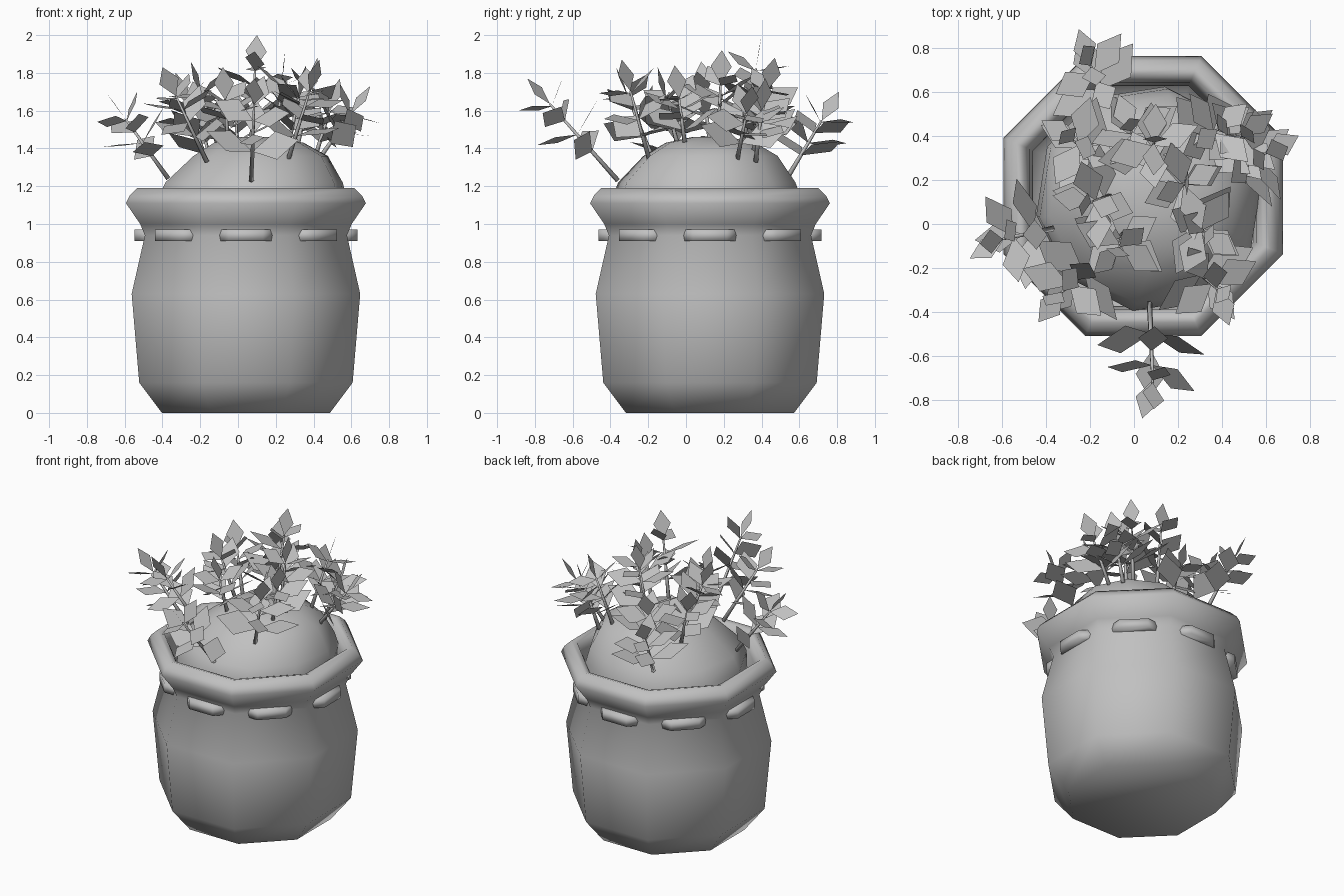
import bpy, bmesh, math, random
from mathutils import Matrix, Vector

random.seed(11)
cube = bpy.data.objects.get("Cube")
if cube:
    bpy.data.objects.remove(cube)

# One shared colour
grey = bpy.data.materials.new("plain grey")
grey.use_nodes = True
COLOUR = (0.53, 0.53, 0.53, 1)
grey.diffuse_color = COLOUR
grey.node_tree.nodes["Principled BSDF"].inputs["Base Color"].default_value = COLOUR

POT = Vector((0.042, 0.127, 0))


def finish(name, bm, smooth=False):
    """Turn a bmesh into a named object."""
    mesh = bpy.data.meshes.new(name)
    bm.to_mesh(mesh)
    bm.free()
    mesh.materials.append(grey)
    for face in mesh.polygons:
        face.use_smooth = smooth
    obj = bpy.data.objects.new(name, mesh)
    bpy.context.collection.objects.link(obj)
    return obj


def loft(name, rings, sides, turn=0.0, cap_start=False, cap_end=False):
    """Skin rings given as (centre x, centre y, z, vertex radius)."""
    bm = bmesh.new()
    loops = []
    for cx, cy, z, r in rings:
        loop = []
        for i in range(sides):
            a = math.tau * (i + turn) / sides
            loop.append(bm.verts.new((cx + r * math.cos(a), cy + r * math.sin(a), z)))
        loops.append(loop)
    for low, high in zip(loops, loops[1:]):
        for i in range(sides):
            j = (i + 1) % sides
            bm.faces.new((low[i], low[j], high[j], high[i]))
    if cap_start:
        bm.faces.new(loops[0][::-1])
    if cap_end:
        bm.faces.new(loops[-1])
    return finish(name, bm, True)


# Eight-sided sack-shaped pot: (half width, height), outside then over the rim
profile = [(0.445, 0.0), (0.565, 0.16), (0.605, 0.63), (0.535, 0.94), (0.56, 1.0),
           (0.635, 1.11), (0.615, 1.15), (0.575, 1.19), (0.54, 1.18), (0.515, 1.12), (0.5, 0.95)]
corner = math.cos(math.pi / 8)
loft("pot", [(POT.x, POT.y, z, w / corner) for w, z in profile], 8, 0.5, cap_start=True)

# Soil mound
loft("soil_mound", [(0.06, 0.12, 0.95, 0.51), (0.075, 0.11, 1.13, 0.51), (0.085, 0.11, 1.22, 0.475),
                    (0.12, 0.13, 1.36, 0.36), (0.11, 0.13, 1.43, 0.24), (0.1, 0.13, 1.46, 0.1)],
     10, 0.25, cap_end=True)

# Cord stitches showing through each side of the neck
bm = bmesh.new()
outline = [(0.5, -0.14), (0.535, -0.14), (0.59, -0.09), (0.59, 0.09), (0.535, 0.14), (0.5, 0.14)]
for k in range(8):
    a = k * math.pi / 4
    out = Vector((math.cos(a), math.sin(a), 0))
    side = Vector((-out.y, out.x, 0))
    base = [bm.verts.new(POT + out * r + side * s + Vector((0, 0, 0.91))) for r, s in outline]
    face = bm.faces.new(base)
    grown = bmesh.ops.extrude_face_region(bm, geom=[face])["geom"]
    bmesh.ops.translate(bm, vec=(0, 0, 0.06), verts=[v for v in grown if isinstance(v, bmesh.types.BMVert)])
bmesh.ops.recalc_face_normals(bm, faces=bm.faces)
finish("cord_stitches", bm, True)

# Sprigs: base and tip of each
sprigs = [
    ((0.07, -0.36, 1.23), (0.09, -0.84, 1.77)),
    ((-0.37, -0.02, 1.24), (-0.7, -0.09, 1.7)),
    ((-0.165, -0.17, 1.33), (-0.4, -0.37, 1.83)),
    ((0.26, -0.19, 1.32), (0.43, -0.34, 1.87)),
    ((0.42, 0.27, 1.33), (0.7, 0.35, 1.73)),
    ((-0.13, 0.54, 1.25), (-0.23, 0.81, 1.7)),
    ((0.07, 0.3, 1.4), (0.1, 0.4, 2.0)),
    ((-0.05, -0.04, 1.4), (-0.08, -0.15, 1.83)),
    ((0.26, 0.0, 1.39), (0.36, -0.06, 1.84)),
    ((0.3, 0.35, 1.35), (0.42, 0.47, 1.88)),
    ((-0.17, 0.3, 1.34), (-0.33, 0.42, 1.8)),
    ((0.2, 0.17, 1.43), (0.25, 0.19, 1.92)),
    ((-0.1, 0.13, 1.4), (-0.25, 0.08, 1.86)),
    ((0.4, 0.37, 1.33), (0.54, 0.42, 1.77)),
    ((0.0, 0.36, 1.37), (-0.02, 0.48, 1.72)),
]
stems, leaves = bmesh.new(), bmesh.new()


def leaf(root, along, across, length):
    """Flat kite-shaped leaf."""
    mid = root + along * length * 0.52
    half = across * length * 0.31
    leaves.faces.new([leaves.verts.new(p) for p in (root, mid + half, root + along * length, mid - half)])


def stem(start, end, side, other):
    """Thin tapering five-sided rod."""
    loops = []
    for point, r in ((start, 0.014), (end, 0.006)):
        loops.append([stems.verts.new(point + (side * math.cos(a) + other * math.sin(a)) * r)
                      for a in (math.tau * i / 5 for i in range(5))])
    for i in range(5):
        j = (i + 1) % 5
        stems.faces.new((loops[0][i], loops[0][j], loops[1][j], loops[1][i]))
    stems.faces.new(loops[0][::-1])
    stems.faces.new(loops[1])


for base, tip in sprigs:
    base, tip = Vector(base), Vector(tip)
    up = (tip - base).normalized()
    away = Vector((base.x - 0.1, base.y - 0.13, 0)).normalized()
    side = up.cross(away).normalized()
    other = up.cross(side)
    end = tip - up * 0.18
    stem(base, end, side, other)
    # Opposite leaf pairs, each turned a quarter from the one below
    for n, (t, length) in enumerate(((0.38, 0.27), (0.6, 0.22), (0.78, 0.23), (0.97, 0.18))):
        a = n * math.pi / 2 + random.uniform(-0.25, 0.25)
        spread = side * math.cos(a) + other * math.sin(a)
        for sign in (1, -1):
            along = (spread * sign + up * random.uniform(0.25, 0.65)).normalized()
            twist = Matrix.Rotation(random.uniform(-0.5, 0.5), 3, along)
            leaf(base.lerp(end, t), along, twist @ up.cross(spread), length)
    leaf(end, up, (side + other * random.uniform(-0.6, 0.6)).normalized(), 0.18)

finish("stems", stems, True)
finish("leaves", leaves)
